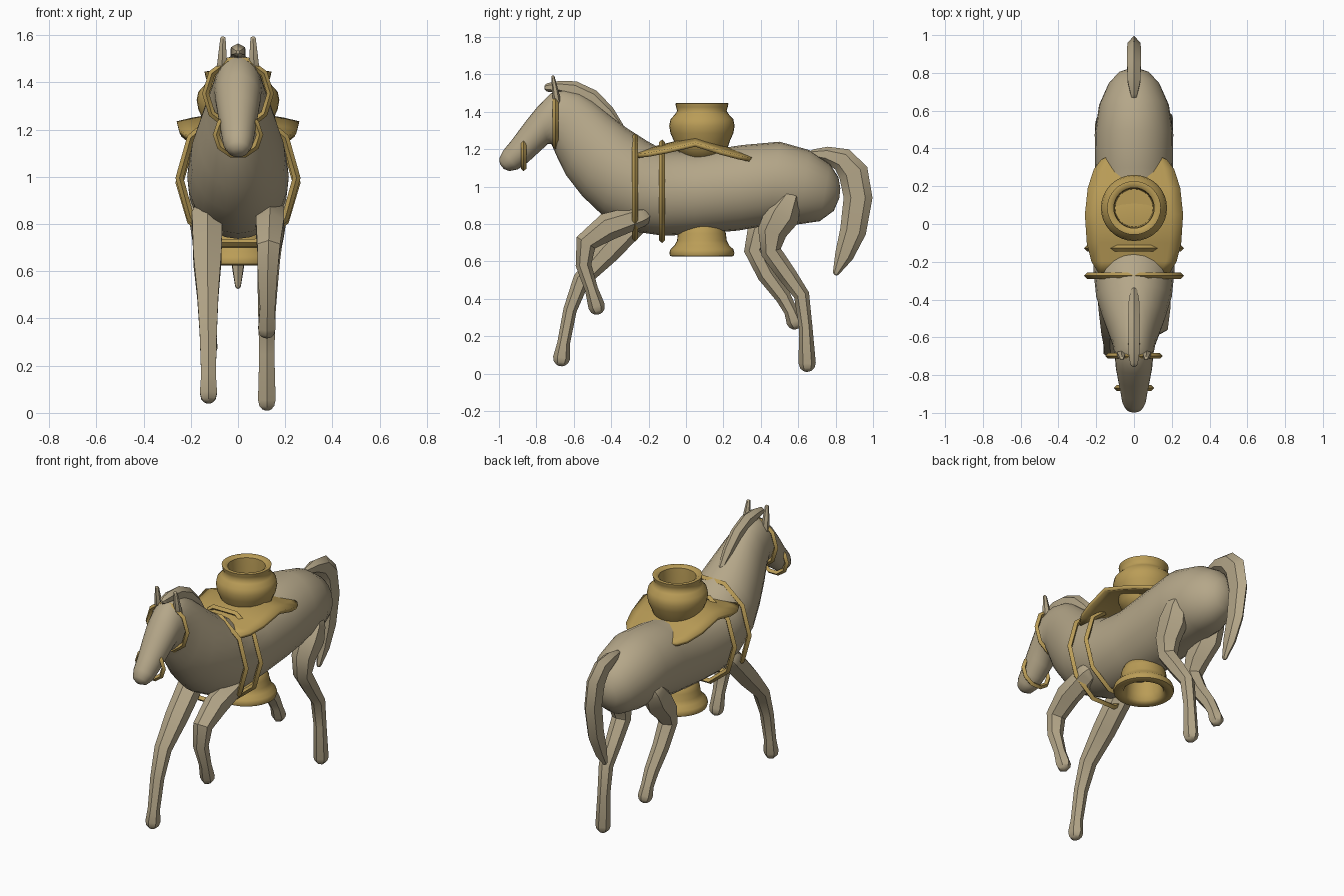
import bpy, bmesh, math
from mathutils import Vector

def material(name, rgb):
    m = bpy.data.materials.new(name)
    m.diffuse_color = (*rgb, 1)
    return m

BEIGE = material("warm beige", (0.46, 0.385, 0.25))
GOLD = material("antique gold", (0.49, 0.335, 0.095))

def finish(name, bm, mat, angle=35):
    bmesh.ops.recalc_face_normals(bm, faces=bm.faces)
    me = bpy.data.meshes.new(name)
    bm.to_mesh(me)
    bm.free()
    me.materials.append(mat)
    ob = bpy.data.objects.new(name, me)
    bpy.context.collection.objects.link(ob)
    bpy.ops.object.select_all(action='DESELECT')
    ob.select_set(True)
    bpy.context.view_layer.objects.active = ob
    bpy.ops.object.shade_smooth_by_angle(angle=math.radians(angle))
    return ob

def skin(name, rings, mat, closed=False, angle=35):
    """Join a list of equal vertex rings; cap the ends unless closed."""
    bm = bmesh.new()
    loops = [[bm.verts.new(p) for p in r] for r in rings]
    n = len(loops[0])
    pairs = list(zip(loops, loops[1:]))
    if closed:
        pairs.append((loops[-1], loops[0]))
    for a, b in pairs:
        for i in range(n):
            j = (i + 1) % n
            bm.faces.new((a[i], a[j], b[j], b[i]))
    if not closed:
        bm.faces.new(loops[0])
        bm.faces.new(loops[-1])
    return finish(name, bm, mat, angle)

def ellipse(c, u, v, n):
    return [c + u * math.cos(2 * math.pi * i / n) + v * math.sin(2 * math.pi * i / n)
            for i in range(n)]

def limb(name, pts, mat, sides=6):
    """Tapered limb with rounded ends; pts are (x, y, z, depth radius, width radius)."""
    rings = []
    side = Vector((1, 0, 0))
    for k, (x, y, z, d, w) in enumerate(pts):
        a = Vector(pts[max(k - 1, 0)][:3])
        b = Vector(pts[min(k + 1, len(pts) - 1)][:3])
        t = b - a
        t.x = 0
        t.normalize()
        nrm = t.cross(side)
        c = Vector((x, y, z))
        steps = [(0, 1)]
        if k == 0:
            steps = [(-0.9, 0.35), (-0.55, 0.8), (0, 1)]
        elif k == len(pts) - 1:
            steps = [(0, 1), (0.55, 0.84), (0.85, 0.52), (0.98, 0.2)]
        for off, s in steps:
            rings.append(ellipse(c + t * off * d, nrm * d * s, side * w * s, sides))
    return skin(name, rings, mat)

# Body, neck and head: sections as (top y, top z, bottom y, bottom z, half width)
SECTIONS = [
    (.825, .99, .82, .94, .025), (.815, 1.05, .79, .87, .08), (.77, 1.12, .715, .815, .135),
    (.66, 1.195, .6, .798, .185), (.5, 1.24, .45, .795, .208), (.3, 1.222, .28, .765, .205),
    (.05, 1.185, .05, .745, .205), (-.13, 1.2, -.12, .737, .212), (-.21, 1.245, -.28, .76, .215),
    (-.32, 1.315, -.45, .85, .2), (-.42, 1.395, -.555, .95, .168), (-.5, 1.46, -.64, 1.06, .137),
    (-.57, 1.5, -.69, 1.16, .115), (-.65, 1.518, -.712, 1.21, .104), (-.72, 1.5, -.72, 1.228, .1),
    (-.79, 1.432, -.738, 1.228, .096), (-.86, 1.345, -.785, 1.185, .085),
    (-.93, 1.25, -.845, 1.13, .072), (-.978, 1.192, -.9, 1.092, .063),
    (-.998, 1.15, -.945, 1.083, .046), (-.995, 1.12, -.975, 1.095, .02)]
rings = []
for yt, zt, yb, zb, w in SECTIONS:
    top, bot = Vector((0, yt, zt)), Vector((0, yb, zb))
    rings.append(ellipse((top + bot) / 2, (top - bot) / 2, Vector((w, 0, 0)), 24))
skin("body", rings, BEIGE, angle=60)

# Legs
limb("front_leg_raised", [(.135, -.24, .845, .06, .07), (.135, -.42, .785, .075, .068),
     (.13, -.535, .7, .058, .056), (.125, -.548, .58, .042, .047), (.125, -.505, .45, .035, .037),
     (.122, -.478, .36, .045, .042)], BEIGE)
limb("front_leg_planted", [(-.13, -.25, .83, .07, .075), (-.13, -.42, .65, .065, .068),
     (-.128, -.56, .5, .046, .052), (-.126, -.62, .34, .036, .042), (-.125, -.655, .16, .034, .036),
     (-.125, -.665, .085, .046, .042)], BEIGE)
limb("hind_leg_planted", [(.14, .55, .925, .065, .07), (.14, .515, .85, .095, .078),
     (.135, .46, .755, .078, .068), (.13, .455, .65, .055, .055), (.125, .54, .53, .05, .048),
     (.122, .618, .42, .042, .042), (.122, .64, .25, .036, .037), (.122, .648, .055, .046, .043)], BEIGE)
limb("hind_leg_raised", [(-.14, .53, .925, .065, .07), (-.14, .48, .85, .095, .078),
     (-.135, .4, .755, .078, .068), (-.13, .365, .66, .055, .055), (-.126, .43, .53, .05, .048),
     (-.124, .52, .41, .042, .042), (-.124, .56, .335, .036, .037), (-.124, .58, .28, .044, .042)], BEIGE)

# Tail and mane
limb("tail", [(0, .685, 1.175, .025, .02), (0, .75, 1.172, .042, .038), (0, .835, 1.145, .065, .042),
     (0, .895, 1.075, .08, .042), (0, .92, .94, .077, .04), (0, .893, .76, .07, .036),
     (0, .845, .63, .05, .03), (0, .805, .545, .02, .015)], BEIGE)
limb("mane", [(0, -.735, 1.53, .024, .024), (0, -.68, 1.533, .032, .034), (0, -.6, 1.52, .045, .036),
     (0, -.505, 1.475, .046, .036), (0, -.42, 1.395, .04, .032), (0, -.355, 1.325, .02, .02)], BEIGE)

# Ears
for s, label in ((-1, "left"), (1, "right")):
    limb(label + "_ear", [(s * .068, -.69, 1.455, .022, .026), (s * .066, -.7, 1.52, .016, .02),
         (s * .064, -.711, 1.585, .009, .013)], BEIGE)

# Straps: faceted upright rings with a diamond section
def strap(name, y, z, rx, rz, t, n=10):
    rings = []
    for i in range(n):
        a = 2 * math.pi * i / n
        out = Vector((math.cos(a), 0, math.sin(a)))
        c = Vector((rx * out.x, y, z + rz * out.z))
        rings.append(ellipse(c, out * t, Vector((0, t, 0)), 4))
    skin(name, rings, GOLD, closed=True, angle=30)

strap("front_girth", -.273, .995, .248, .288, .017)
strap("rear_girth", -.128, .975, .248, .274, .017)
strap("bridle_band", -.698, 1.352, .137, .145, .015)
strap("nose_band", -.868, 1.178, .092, .086, .015)

# Saddle: tent-shaped plate drooping to its rim
OUTLINE = [(-.265, .185), (-.2, .225), (-.1, .25), (.05, .26), (.19, .245),
           (.29, .213), (.34, .175), (.358, .14)]
bm = bmesh.new()
grid = []
for y, w in OUTLINE:
    d = y - .05
    crest = 1.27 - (d * .34 if d > 0 else -d * .25)
    xs = [w * (k / 4 - 1) for k in range(9)]
    grid.append([bm.verts.new((x, y, crest - .035 * (x / .26) ** 2)) for x in xs])
for a, b in zip(grid, grid[1:]):
    for i in range(8):
        bm.faces.new((a[i], a[i + 1], b[i + 1], b[i]))
saddle = finish("saddle", bm, GOLD, 40)
mod = saddle.modifiers.new("thickness", 'SOLIDIFY')
mod.thickness = .022
mod.offset = -1

# Pole sockets: turned cups, open at the outer end
def cup(name, profile):
    rings = [ellipse(Vector((0, .085, z)), Vector((r, 0, 0)), Vector((0, r, 0)), 32)
             for r, z in profile]
    skin(name, rings, GOLD, angle=50)

cup("top_socket", [(.06, 1.14), (.1, 1.155), (.135, 1.2), (.15, 1.245), (.168, 1.285), (.175, 1.325),
    (.168, 1.36), (.145, 1.385), (.132, 1.405), (.138, 1.425), (.142, 1.445), (.125, 1.448),
    (.107, 1.435), (.104, 1.38), (.1, 1.25)])
cup("bottom_socket", [(.08, .81), (.112, .79), (.128, .75), (.133, .71), (.147, .685), (.168, .665),
    (.174, .645), (.17, .63), (.155, .625), (.128, .625), (.112, .64), (.106, .68), (.1, .76)])
